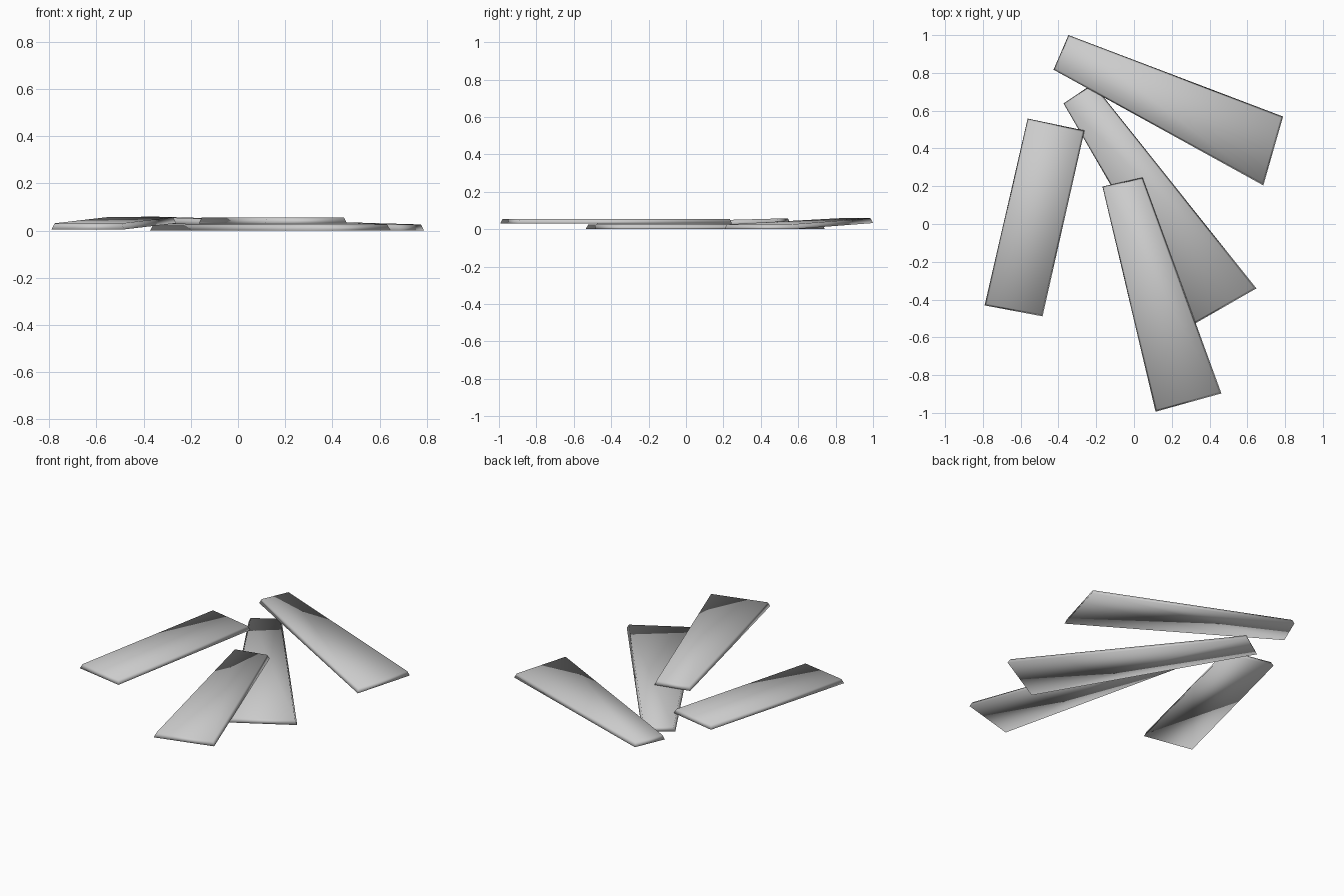
import bpy, bmesh
from mathutils import Vector

if "Cube" in bpy.data.objects:
    bpy.data.objects.remove(bpy.data.objects["Cube"])

grey = bpy.data.materials.new("shim_grey")
grey.diffuse_color = (0.6, 0.6, 0.6, 1)
grey.use_nodes = True
grey.node_tree.nodes["Principled BSDF"].inputs["Base Color"].default_value = grey.diffuse_color

THICK = 0.026   # plank thickness
INSET = 0.011   # how far the top edge draws in


def plank(name, corners, z_first, z_last):
    """Tapered plank: corners run first end (2), then last end (2)."""
    heights = (z_first, z_first, z_last, z_last)
    base = [Vector((x, y, z)) for (x, y), z in zip(corners, heights)]
    bm = bmesh.new()
    low = [bm.verts.new(p) for p in base]
    top = []
    for i, p in enumerate(base):
        inward = (base[i - 1] - p).normalized() + (base[(i + 1) % 4] - p).normalized()
        top.append(bm.verts.new((p.x + inward.x * INSET, p.y + inward.y * INSET, p.z + THICK)))
    bm.faces.new(low[::-1])
    bm.faces.new(top)
    for i in range(4):
        j = (i + 1) % 4
        bm.faces.new((low[i], low[j], top[j], top[i]))
    bmesh.ops.recalc_face_normals(bm, faces=bm.faces)
    # soft shading across the whole plank
    for f in bm.faces:
        f.smooth = True
    mesh = bpy.data.meshes.new(name)
    bm.to_mesh(mesh)
    bm.free()
    mesh.materials.append(grey)
    obj = bpy.data.objects.new(name, mesh)
    bpy.context.collection.objects.link(obj)


# plank lying flat on the ground, others lean on it
plank("ground_plank", [(-0.373, 0.638), (0.306, -0.537), (0.648, -0.341), (-0.217, 0.743)], 0, 0)
# plank resting flat on top
plank("top_plank", [(-0.167, 0.198), (0.114, -0.994), (0.463, -0.897), (0.045, 0.246)], 0.03, 0.03)
# planks with one end propped up
plank("back_plank", [(-0.347, 1.0), (-0.426, 0.817), (0.685, 0.204), (0.789, 0.569)], 0.033, 0.0)
plank("left_plank", [(-0.262, 0.495), (-0.563, 0.558), (-0.791, -0.431), (-0.484, -0.489)], 0.031, 0.005)
